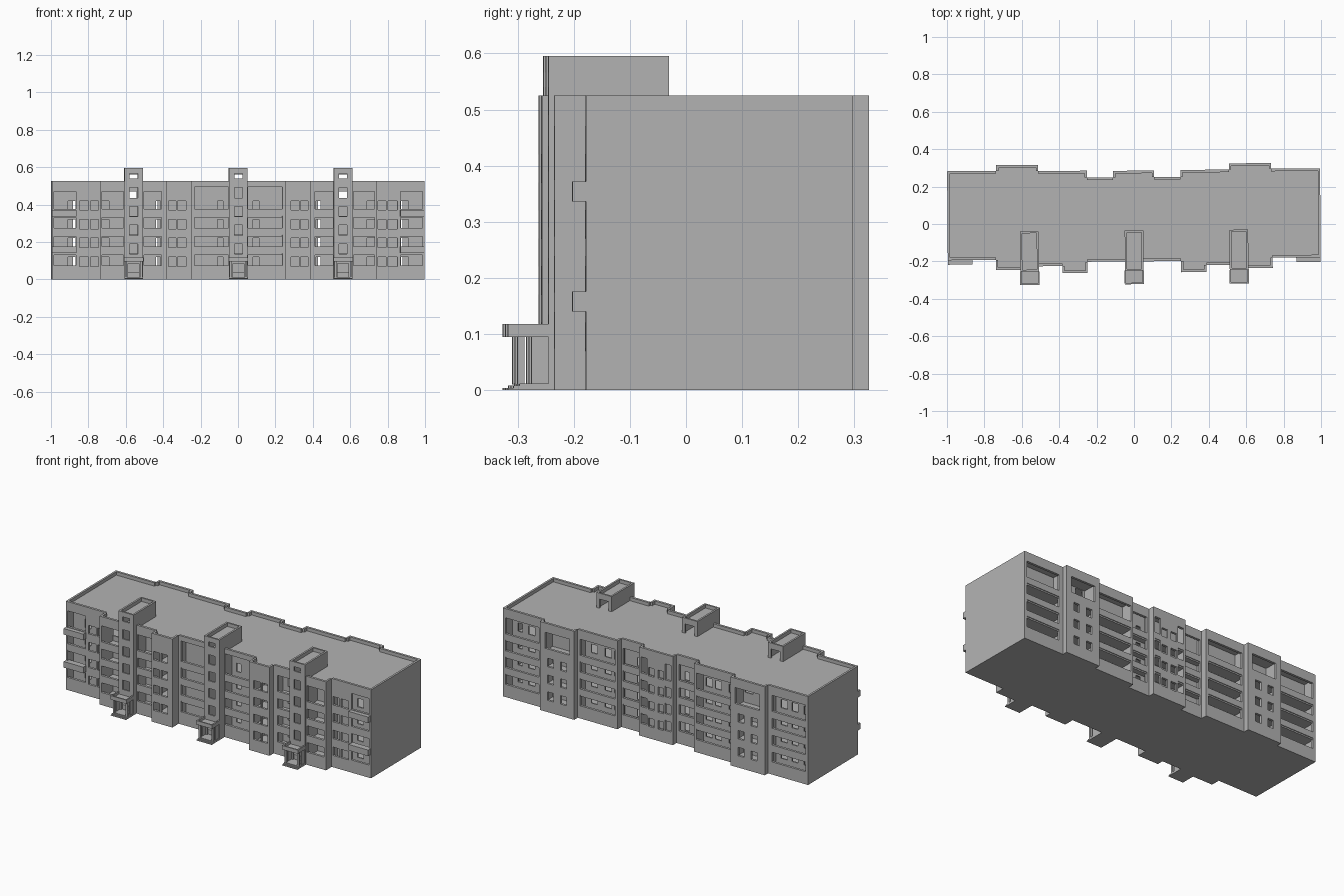
import bpy
import bmesh

cube = bpy.data.objects.get("Cube")
if cube:
    bpy.data.objects.remove(cube)

concrete = bpy.data.materials.new("concrete_grey")
concrete.use_nodes = True
GREY = (0.45, 0.45, 0.45, 1)
concrete.diffuse_color = GREY
concrete.node_tree.nodes["Principled BSDF"].inputs["Base Color"].default_value = GREY

TOP, ROOF, PITCH, WALL = 0.525, 0.505, 0.1, 0.014
TILT = 0.008  # slight turn of the whole block on its plot


def finish(name, bm):
    mesh = bpy.data.meshes.new(name)
    bm.to_mesh(mesh)
    bm.free()
    mesh.materials.append(concrete)
    obj = bpy.data.objects.new(name, mesh)
    obj.rotation_euler.z = TILT
    bpy.context.collection.objects.link(obj)
    return obj


def box(bm, x, y, z):
    verts = bmesh.ops.create_cube(bm, size=1)["verts"]
    for v in verts:
        for i, (lo, hi) in enumerate((x, y, z)):
            v.co[i] = lo if v.co[i] < 0 else hi


def panel(bm, x, y, z, holes, back=False):
    """Wall sheet in the xz plane, leaving out the cells inside holes."""
    xs = sorted({*x, *(v for h in holes for v in h[:2])})
    zs = sorted({*z, *(v for h in holes for v in h[2:])})
    start = {(a, c): bm.verts.new((a, y, c)) for a in xs for c in zs}
    for a, b in zip(xs, xs[1:]):
        for c, d in zip(zs, zs[1:]):
            mx, mz = (a + b) / 2, (c + d) / 2
            if any(h[0] < mx < h[1] and h[2] < mz < h[3] for h in holes):
                continue
            ring = [start[k] for k in ((a, c), (b, c), (b, d), (a, d))]
            bm.faces.new(ring[::-1] if back else ring)
    for v in start.values():
        if not v.link_faces:
            bm.verts.remove(v)


def thicken(obj, depth=WALL):
    mod = obj.modifiers.new("thickness", "SOLIDIFY")
    mod.thickness = depth
    mod.offset = -1


def rows(a, b, low, high, top=None, floors=4):
    """One opening per storey between a and b."""
    out = [(a, b, low + PITCH * k, high + PITCH * k) for k in range(floors)]
    if top:
        out[-1] = (a, b, out[-1][2], top)
    return out


def loggia(a, b, top=0.47):
    return rows(a, b, 0.075, 0.138, top)


def window(a, b):
    return rows(a, b, 0.07, 0.12)


def mirrored(x, holes, s):
    flip = lambda a, b: (a, b) if s > 0 else (-b, -a)
    return flip(*x), [(*flip(h[0], h[1]), h[2], h[3]) for h in holes]


# Facade bays of one half: x range, wall y, openings, doors of the inner wall
front_bays = [
    ((0.05, 0.25), -0.2, loggia(0.052, 0.235, 0.495), window(0.08, 0.11)),
    ((0.25, 0.385), -0.26, window(0.28, 0.325) + window(0.333, 0.378), []),
    ((0.385, 0.51), -0.222, loggia(0.41, 0.505), window(0.415, 0.44)),
    ((0.61, 0.74), -0.24, loggia(0.615, 0.73), window(0.69, 0.73)),
    ((0.74, 0.997), -0.186, window(0.748, 0.79) + window(0.8, 0.85)
     + loggia(0.868, 0.985), window(0.87, 0.91)),
]
back_bays = [
    ((0, 0.11), 0.285, window(0.012, 0.05) + loggia(0.06, 0.1), []),
    ((0.11, 0.25), 0.25, loggia(0.125, 0.24), window(0.14, 0.17)),
    ((0.25, 0.51), 0.287, loggia(0.265, 0.495),
     window(0.28, 0.32) + window(0.34, 0.38) + window(0.43, 0.47)),
    ((0.51, 0.735), 0.32, rows(0.645, 0.685, 0.07, 0.12, floors=3)
     + rows(0.56, 0.6, 0.07, 0.12, floors=3) + [(0.54, 0.7, 0.375, 0.47)],
     [(0.535, 0.585, 0.4, 0.49)]),
    ((0.735, 0.997), 0.29, loggia(0.76, 0.98),
     window(0.77, 0.81) + window(0.84, 0.88) + window(0.92, 0.95)),
]
INNER_FRONT, INNER_BACK = -0.13, 0.215

front, rear, inner = bmesh.new(), bmesh.new(), bmesh.new()
slabs, fins = bmesh.new(), bmesh.new()

for bays, outer, depth, back in ((front_bays, front, INNER_FRONT, False),
                                 (back_bays, rear, INNER_BACK, True)):
    for s in (1, -1):
        for x, y, holes, doors in bays:
            mx, mholes = mirrored(x, holes, s)
            panel(outer, mx, y, (0, TOP), mholes, back)
            panel(inner, mx, depth, (0, ROOF), mirrored(x, doors, s)[1], back)
            # Floor and roof slabs of the bay
            ys = sorted((y * 0.985, 0))
            box(slabs, mx, ys, (0, 0.04))
            for k in range(1, 4):
                box(slabs, mx, ys, (0.03 + PITCH * k, 0.04 + PITCH * k))
            box(slabs, mx, ys, (ROOF - 0.012, ROOF))
        # Party walls at the steps between bays
        for p, q in zip(bays, bays[1:]):
            face = min(p[1], q[1]) if not back else max(p[1], q[1])
            near = max(p[1], q[1]) if not back else min(p[1], q[1])
            edge = p[0][1]
            side = -1 if abs(p[1]) > abs(q[1]) else 1
            xs = sorted((s * edge, s * (edge + side * 0.012)))
            box(fins, xs, sorted((face, depth)), (0, ROOF))
            box(fins, xs, sorted((face, near)), (ROOF, TOP))

thicken(finish("front_facade", front))
thicken(finish("back_facade", rear))
thicken(finish("inner_walls", inner), 0.008)
finish("party_walls", fins)

# Stairwell slabs behind the towers
for cx in (-0.56, 0, 0.56):
    for k in range(5):
        z = 0.04 + PITCH * k if k < 4 else ROOF
        box(slabs, (cx - 0.05, cx + 0.05), (-0.24 if k in (0, 4) else -0.13, 0),
            (0 if k == 0 else z - 0.01, z))
finish("floor_and_roof_slabs", slabs)

# Blank end walls
ends = bmesh.new()
for s in (1, -1):
    box(ends, sorted((s * 0.985, s * 0.997)), (-0.186, 0.29), (0, TOP))
finish("end_walls", ends)

# Projecting end balconies on alternate storeys
balconies = bmesh.new()
for s in (1, -1):
    for z in (0.14, 0.336):
        box(balconies, sorted((s * 0.866, s * 0.995)), (-0.21, -0.184), (z, z + 0.036))
finish("end_balconies", balconies)

# Stair towers with rooftop heads, entrance canopies and steps
faces, backs = bmesh.new(), bmesh.new()
cheeks, porch = bmesh.new(), bmesh.new()
HEAD = 0.595
for cx in (-0.56, 0, 0.56):
    x = (cx - 0.05, cx + 0.05)
    lights = rows(cx - 0.022, cx + 0.022, 0.135, 0.19)
    panel(faces, x, -0.25, (0, HEAD),
          lights + [(cx - 0.022, cx + 0.022, 0.54, 0.566),
                    (cx - 0.03, cx + 0.03, 0.012, 0.085)])
    panel(backs, x, -0.035, (ROOF, HEAD), [(cx - 0.03, cx + 0.03, ROOF, 0.56)], True)
    box(cheeks, x, (-0.245, -0.04), (0.567, 0.574))
    for s in (1, -1):
        side = sorted((cx + s * 0.05, cx + s * 0.039))
        box(cheeks, side, (-0.249, -0.13), (0, ROOF))
        box(cheeks, side, (-0.249, -0.036), (ROOF, HEAD))
        # Porch posts, side screens and canopy rims
        box(porch, sorted((cx + s * 0.047, cx + s * 0.036)), (-0.305, -0.293), (0.01, 0.096))
        box(porch, sorted((cx + s * 0.047, cx + s * 0.04)), (-0.28, -0.25), (0.01, 0.096))
        box(porch, sorted((cx + s * 0.052, cx + s * 0.044)), (-0.322, -0.249), (0.095, 0.118))
    box(porch, (cx - 0.052, cx + 0.052), (-0.322, -0.249), (0.095, 0.102))
    box(porch, (cx - 0.052, cx + 0.052), (-0.322, -0.314), (0.095, 0.118))
    for i in range(3):
        box(porch, (cx - 0.05, cx + 0.05), (-0.322 + 0.01 * i, -0.249),
            (0.004 * i, 0.004 * i + 0.004))
thicken(finish("stair_tower_fronts", faces), 0.01)
thicken(finish("stair_head_backs", backs), 0.01)
finish("stair_tower_sides", cheeks)
finish("entrance_porches", porch)
